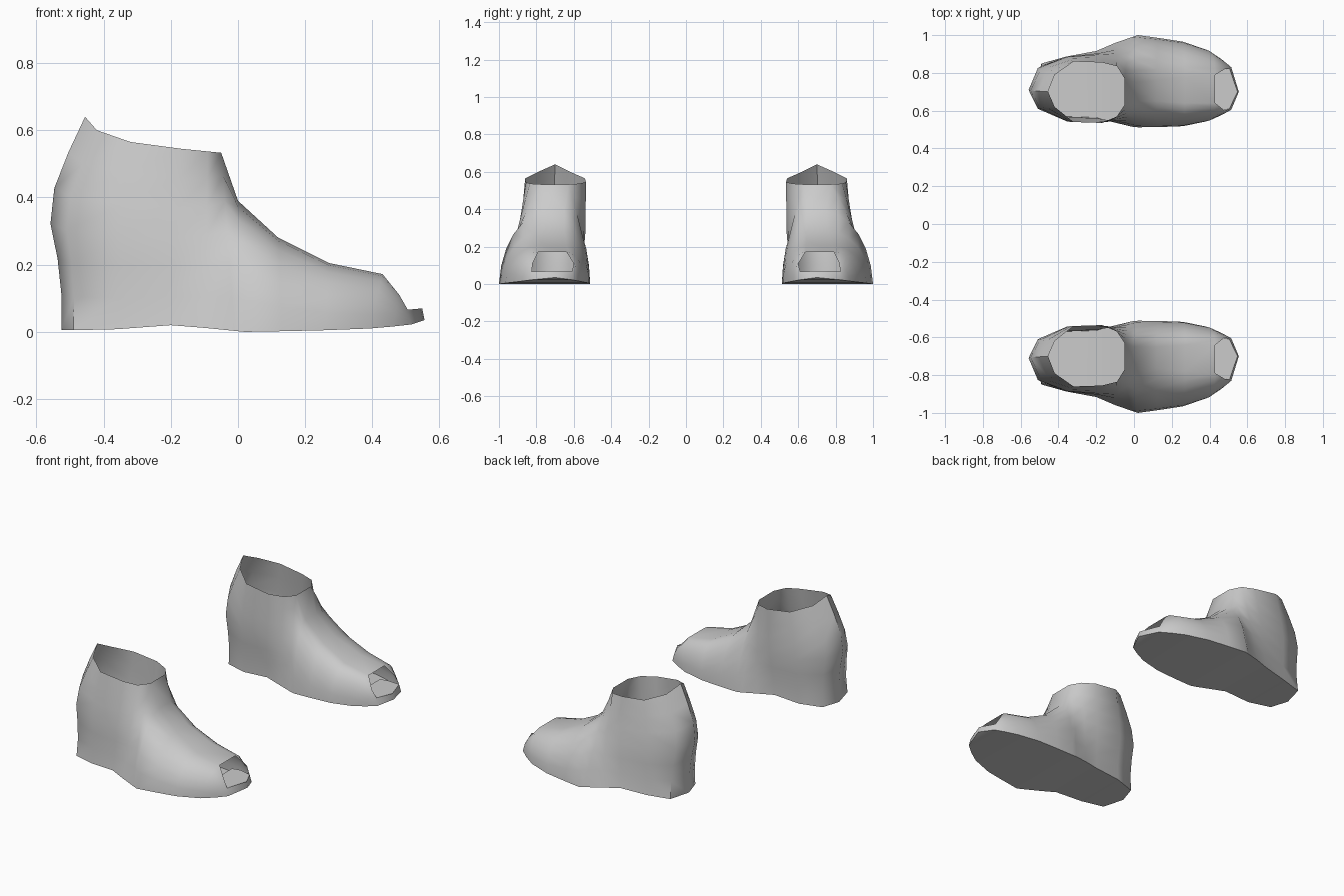
import bpy, bmesh, math

cube = bpy.data.objects.get("Cube")
if cube:
    bpy.data.objects.remove(cube, do_unlink=True)

grey = bpy.data.materials.new("plain_grey")
grey.use_nodes = True
COLOUR = (0.6, 0.6, 0.6, 1)
grey.diffuse_color = COLOUR
grey.node_tree.nodes["Principled BSDF"].inputs["Base Color"].default_value = COLOUR

# Cross-sections from heel to toe:
# x low, x top, z low, z top, y inner/outer low, y inner/outer top, roundness, heel bulge, heel pinch
SECTIONS = [
    (-.525, -.455, .005, .64, .72, .72, .70, .70, 0, 1, 0),
    (-.49, -.42, .005, .60, .60, .86, .62, .79, 0, .8, .08),
    (-.36, -.32, .008, .565, .545, .91, .54, .86, 0, .2, .13),
    (-.20, -.17, .02, .545, .54, .94, .535, .855, 0, 0, .12),
    (-.10, -.09, .012, .537, .53, .965, .57, .835, .1, 0, .03),
    (-.01, -.05, .003, .533, .515, .99, .63, .77, .3, 0, 0),
    (.02, 0, 0, .39, .512, 1, .65, .75, .9, 0, 0),
    (.13, .12, .002, .28, .513, .985, .65, .76, 1, 0, 0),
    (.26, .27, .005, .205, .518, .965, .64, .78, 1, 0, 0),
    (.39, .43, .010, .172, .545, .92, .64, .79, 1, 0, 0),
    (.46, .48, .016, .11, .575, .875, .60, .82, .6, 0, 0),
    (.515, .505, .022, .066, .605, .83, .61, .825, 0, 0, 0),
    (.555, .548, .035, .07, .70, .70, .70, .70, 0, 0, 0),
]
BULGE = [0, -.012, -.035, -.068, -.068, -.038, 0]   # rounded heel counter
PINCH = [1, .9, .35, 0, 0, 0, 0]                    # heel block narrower than counter
ROWS = len(BULGE)
THROAT, TOE_EDGE, LIP = 5, 9, 11                    # sections bounding the openings


def mix(a, b, t):
    return a + (b - a) * t


def section_points(s):
    """Outer wall from sole to top, then inner wall from top to sole."""
    xl, xt, zl, zt, yil, yol, yit, yot, rnd, bulge, pinch = s
    outer, inner = [], []
    for i in range(ROWS):
        v = i / (ROWS - 1)
        a = v * math.pi / 2
        up = mix(v, math.sin(a), rnd)
        inward = mix(v, 1 - math.cos(a), rnd)
        x = mix(xl, xt, up) + bulge * BULGE[i]
        z = mix(zl, zt, up)
        yi, yo = mix(yil, yit, inward), mix(yol, yot, inward)
        squeeze = (yo - yi) / 2 * pinch * PINCH[i]
        outer.append((x, yo - squeeze, z))
        inner.append((x, yi + squeeze, z))
    return outer + inner[::-1]


def build_boot(name, side):
    bm = bmesh.new()
    grid = [[bm.verts.new((x, y * side, z)) for x, y, z in section_points(s)]
            for s in SECTIONS]
    n = 2 * ROWS
    for i in range(len(grid) - 1):
        a, b = grid[i], grid[i + 1]
        for j in range(n):
            # leave the ankle and toe openings free
            if j == ROWS - 1 and not THROAT <= i < TOE_EDGE:
                continue
            k = (j + 1) % n
            bm.faces.new((a[j], a[k], b[k], b[j]))
    bmesh.ops.remove_doubles(bm, verts=bm.verts, dist=0.0005)
    bmesh.ops.recalc_face_normals(bm, faces=bm.faces)

    # flat footbed showing in the open toe
    tip, lip = SECTIONS[-1], SECTIONS[LIP]
    bed = [(tip[1], tip[6]), (lip[1], lip[7]), (.43, .83), (.38, .82),
           (.38, .60), (.43, .59), (lip[1], lip[6])]
    face = bm.faces.new([bm.verts.new((x, y * side, lip[3])) for x, y in bed])
    face.normal_update()
    if face.normal.z < 0:
        face.normal_flip()

    mesh = bpy.data.meshes.new(name)
    bm.to_mesh(mesh)
    bm.free()
    mesh.materials.append(grey)
    ob = bpy.data.objects.new(name, mesh)
    bpy.context.collection.objects.link(ob)
    bpy.ops.object.select_all(action='DESELECT')
    ob.select_set(True)
    bpy.context.view_layer.objects.active = ob
    bpy.ops.object.shade_smooth_by_angle(angle=math.radians(55))


for boot_name, direction in (("left_boot", 1), ("right_boot", -1)):
    build_boot(boot_name, direction)
